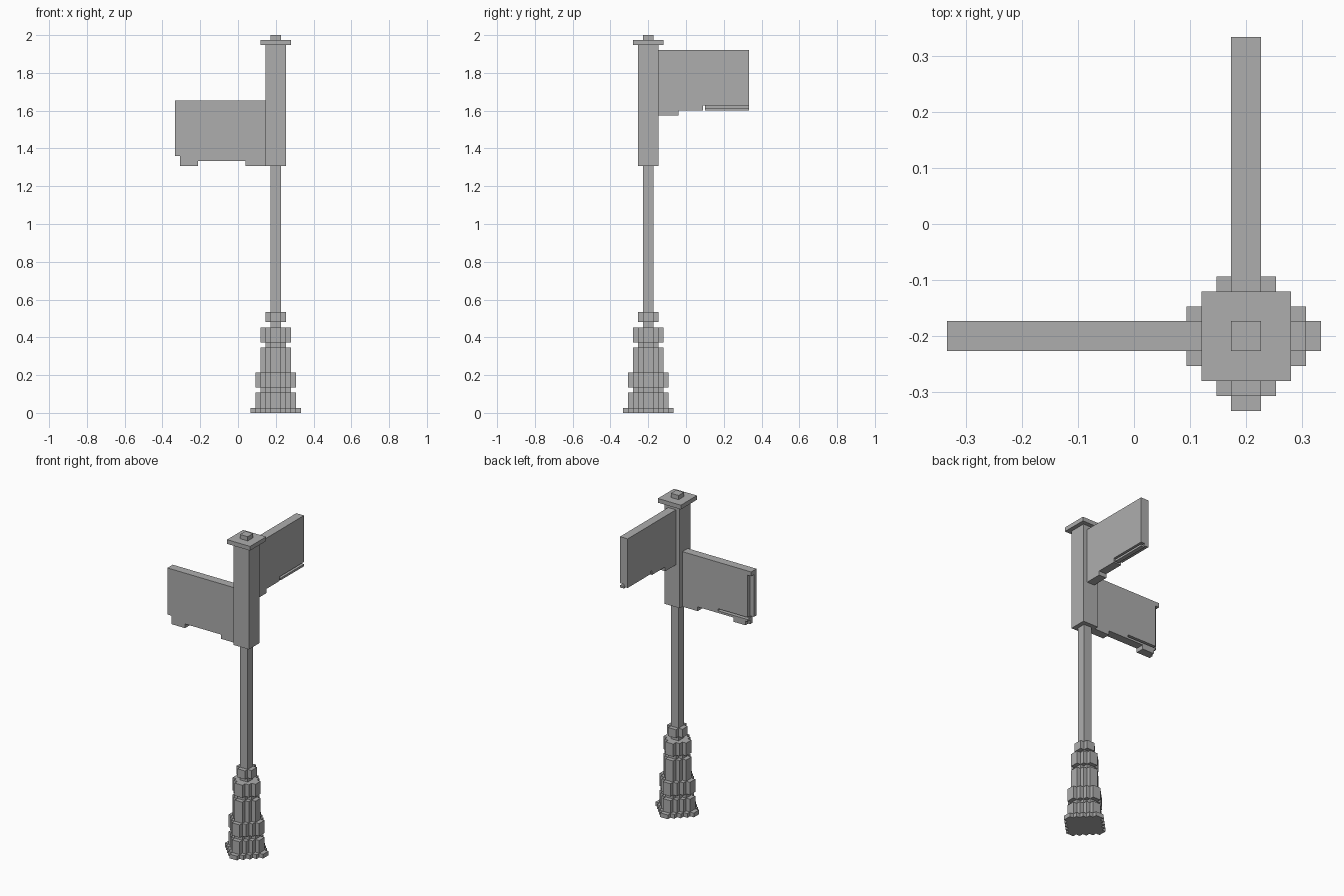
import bpy, bmesh
from mathutils import Matrix, Vector

cube = bpy.data.objects.get("Cube")
if cube:
    bpy.data.objects.remove(cube)

U = 2 / 75                      # one block unit
POST = Vector((0.2, -0.2, 0))   # post axis

gray = bpy.data.materials.new("plain_gray")
gray.use_nodes = True
gray.diffuse_color = (0.42, 0.42, 0.42, 1)
gray.node_tree.nodes["Principled BSDF"].inputs["Base Color"].default_value = gray.diffuse_color


def prism(name, start, shift, turn=None):
    """Extrude a closed outline (in block units) by shift, placed on the post axis."""
    bm = bmesh.new()
    face = bm.faces.new([bm.verts.new(p) for p in start])
    out = bmesh.ops.extrude_face_region(bm, geom=[face])["geom"]
    moved = [g for g in out if isinstance(g, bmesh.types.BMVert)]
    bmesh.ops.translate(bm, verts=moved, vec=shift)
    if not any(len(f.verts) == len(start) and f is face for f in bm.faces):
        bm.faces.new([v for v in face.verts])
    bmesh.ops.recalc_face_normals(bm, faces=bm.faces)
    if turn:
        bm.transform(turn)
    bm.transform(Matrix.Translation(POST) @ Matrix.Scale(U, 4))
    mesh = bpy.data.meshes.new(name)
    bm.to_mesh(mesh)
    bm.free()
    mesh.materials.append(gray)
    obj = bpy.data.objects.new(name, mesh)
    bpy.context.collection.objects.link(obj)
    return obj


def square_block(name, half, z0, z1):
    corners = [(-1, -1), (1, -1), (1, 1), (-1, 1)]
    return prism(name, [(x * half, y * half, z0) for x, y in corners], (0, 0, z1 - z0))


def stepped_block(name, radius, z0, z1):
    """Round-ish block with a staircase outline."""
    quarter = []
    for i in range(radius, 0, -1):
        quarter += [(i, radius - i), (i, radius - i + 1)]
    quarter = quarter[1:]
    outline = []
    for _ in range(4):
        outline += quarter
        quarter = [(-y, x) for x, y in quarter]
    return prism(name, [(x, y, z0) for x, y in outline], (0, 0, z1 - z0))


def sign_slab(name, profile, side, z0, turn):
    """Half-thickness sign slab; profile is (distance from post, height)."""
    return prism(name, [(-u, 0, z + z0) for u, z in profile], (0, side, 0), turn)


def bar(u0, u1, z0, z1):
    return [(u0, z0), (u1, z0), (u1, z1), (u0, z1)]


# Stepped base
for name, radius, z0, z1 in [
        ("base_foot", 5, 0, 1), ("base_plinth", 4, 1, 4), ("base_groove", 3, 4, 5),
        ("base_ring", 4, 5, 8), ("base_drum", 3, 8, 13), ("base_neck", 2, 13, 14),
        ("base_collar", 3, 14, 17), ("pole_collar", 2, 18, 20)]:
    stepped_block(name, radius, z0, z1)

# Pole, sleeve, cap and finial
square_block("pole", 1, 17, 49)
square_block("sleeve", 2, 49, 73)
square_block("cap", 3, 73, 74)
square_block("finial", 1, 74, 75)

# Shared bracket corner next to the post
bracket = [(6, 0), (6, -1), (2, -1), (2, 12)]
back_edge = [(19, 1), (11.3, 1), (11.3, 0)]

# Lower sign, pointing right
low = 50
sign_slab("lower_sign_front", [(20, 12), (20, 1), (19, 1), (19, -1), (15.4, -1), (15.4, 0)] + bracket,
          -1, low, None)
sign_slab("lower_sign_back", [(20, 12), (20, 11), (19, 11)] + back_edge + bracket, 1, low, None)
sign_slab("lower_sign_lip", bar(11.3, 19, 0, 0.5), 1, low, None)
sign_slab("lower_sign_foot", bar(15.4, 18.5, -1, 0), 1, low, None)

# Upper sign, pointing back
high = 60
turn = Matrix.Rotation(-1.5707963, 4, 'Z')
sign_slab("upper_sign_inner", [(20, 12), (20, 0.4), (11.3, 0.4), (11.3, 1), (10.9, 1), (10.9, 0)] + bracket,
          -1, high, turn)
sign_slab("upper_sign_outer", [(20, 12), (20, 1), (10.9, 1), (10.9, 0)] + bracket, 1, high, turn)
sign_slab("upper_sign_lip", bar(11.3, 20, 0, 0.5), 1, high, turn)
